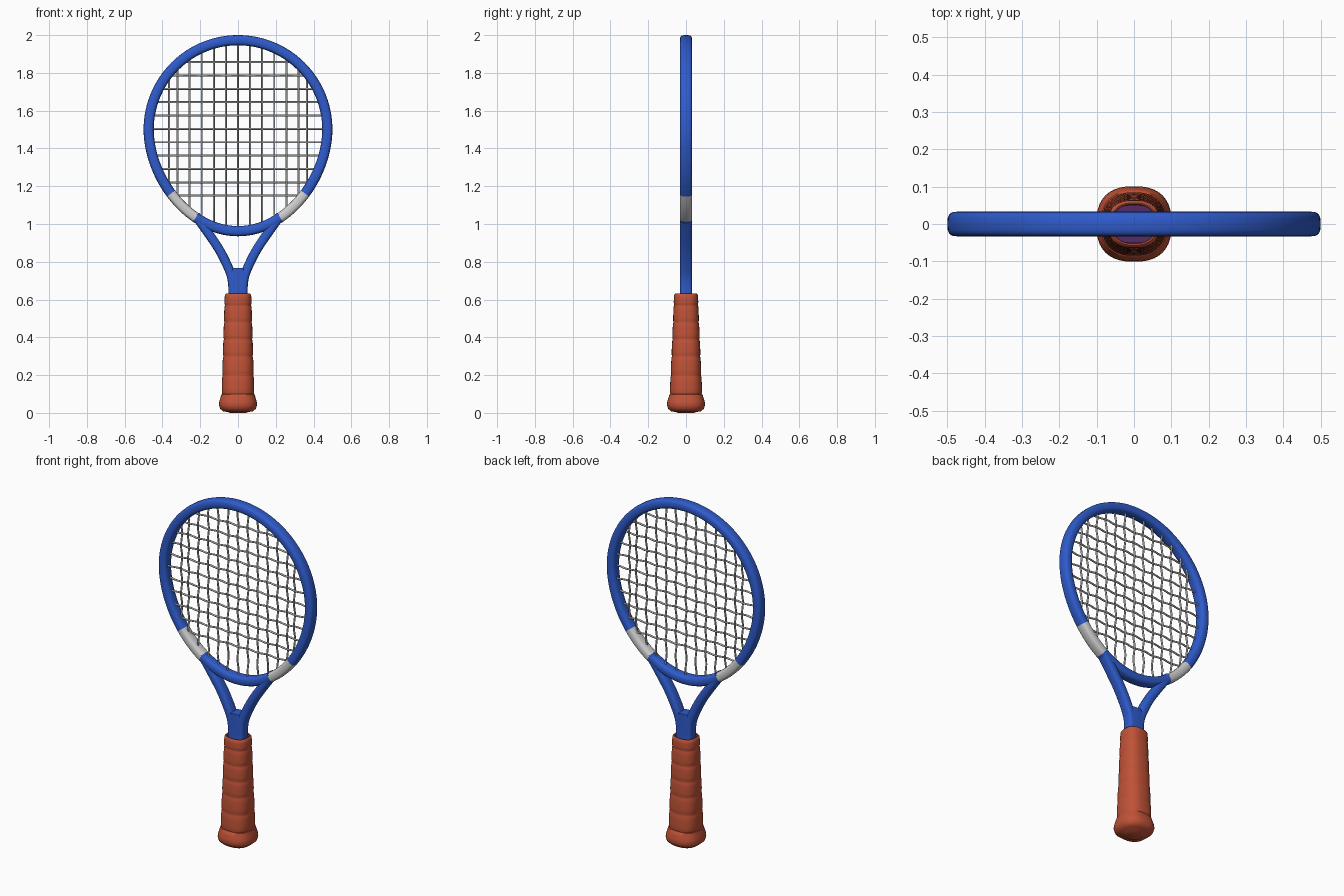
import bpy, bmesh, math
from mathutils import Vector

if "Cube" in bpy.data.objects:
    bpy.data.objects.remove(bpy.data.objects["Cube"])


def material(name, rgb):
    m = bpy.data.materials.new(name)
    m.diffuse_color = (*rgb, 1)
    m.use_nodes = True
    m.node_tree.nodes["Principled BSDF"].inputs["Base Color"].default_value = m.diffuse_color
    return m


BLUE = material("frame blue", (0.028, 0.105, 0.60))
RED = material("grip red", (0.53, 0.085, 0.038))
SILVER = material("band silver", (0.62, 0.62, 0.62))
STRING = material("string grey", (0.50, 0.50, 0.50))
PURPLE = material("core purple", (0.09, 0.025, 0.14))


def loft(name, rings, mats, closed=False, caps=True, rule=None, angle=40):
    """Skin a list of equal-length point rings; rule(i) gives the material of span i."""
    bm = bmesh.new()
    vs = [[bm.verts.new(p) for p in r] for r in rings]
    n, m = len(vs), len(vs[0])
    for i in range(n if closed else n - 1):
        a, b = vs[i], vs[(i + 1) % n]
        for j in range(m):
            k = (j + 1) % m
            f = bm.faces.new((a[j], a[k], b[k], b[j]))
            f.material_index = rule(i) if rule else 0
    if caps and not closed:
        bm.faces.new(vs[0])
        bm.faces.new(vs[-1])
    bmesh.ops.recalc_face_normals(bm, faces=bm.faces)
    me = bpy.data.meshes.new(name)
    bm.to_mesh(me)
    bm.free()
    for mt in mats:
        me.materials.append(mt)
    ob = bpy.data.objects.new(name, me)
    bpy.context.collection.objects.link(ob)
    bpy.ops.object.select_all(action='DESELECT')
    ob.select_set(True)
    bpy.context.view_layer.objects.active = ob
    bpy.ops.object.shade_smooth_by_angle(angle=math.radians(angle))
    return ob


def superellipse(rx, ry, n, count):
    out = []
    for i in range(count):
        t = 2 * math.pi * i / count
        c, s = math.cos(t), math.sin(t)
        out.append((rx * math.copysign(abs(c) ** (2 / n), c),
                    ry * math.copysign(abs(s) ** (2 / n), s)))
    return out


def sweep_rings(path, section, closed=False):
    """Place a section along an xz path: section u lies in the plane, v along y."""
    rings, n = [], len(path)
    for i, p in enumerate(path):
        a = path[(i - 1) % n] if closed or i > 0 else p
        b = path[(i + 1) % n] if closed or i < n - 1 else p
        d = (b - a).normalized()
        side = Vector((d.z, 0, -d.x))
        rings.append([p + side * u + Vector((0, v, 0)) for u, v in section])
    return rings


def spline(pts, steps=6):
    """Catmull-Rom curve through xz points."""
    p = [Vector((x, 0, z)) for x, z in pts]
    p = [2 * p[0] - p[1]] + p + [2 * p[-1] - p[-2]]
    out = []
    for i in range(1, len(p) - 2):
        a, b, c, d = p[i - 1:i + 3]
        for s in range(steps):
            t = s / steps
            out.append(0.5 * (2 * b + (c - a) * t + (2 * a - 5 * b + 4 * c - d) * t * t
                              + (3 * b - a - 3 * c + d) * t ** 3))
    return out + [p[-2]]


# hoop: egg-shaped ring, silver bands picked by angle
HW, HD = 0.027, 0.033
CZ, A, TOP, BOT = 1.5, 0.5 - HW, 0.5 - HW, 0.565 - HW


def hoop_point(t):
    c, s = math.cos(t), math.sin(t)
    return Vector((A * c * (1 - 0.07 * max(0, -s) ** 1.5), 0, CZ + (TOP if s > 0 else BOT) * s))


SEG = 120
hoop_path = [hoop_point(2 * math.pi * i / SEG) for i in range(SEG)]


def band(i):
    deg = (i + 0.5) * 360 / SEG
    return 1 if abs(abs(deg - 270) - 40.5) < 10.5 else 0


loft("hoop", sweep_rings(hoop_path, superellipse(HW, HD, 3, 20), True),
     [BLUE, SILVER], closed=True, rule=band)

# throat arms: one curved arm, mirrored
arm_path = spline([(-0.225, 1.045), (-0.165, 0.962), (-0.10, 0.865), (-0.052, 0.77),
                   (-0.030, 0.70), (-0.025, 0.60)])
arm = loft("throat_arms", sweep_rings(arm_path, superellipse(0.0245, 0.032, 3.2, 20)), [BLUE])
arm.modifiers.new("Mirror", 'MIRROR').use_mirror_merge = False

# neck: solid piece filling the foot of the fork
loft("neck", [[(x, y, z) for x, y in superellipse(rx, 0.0325, 5, 28)]
              for z, rx in ((0.59, 0.048), (0.64, 0.048), (0.70, 0.050), (0.74, 0.045), (0.766, 0.030))],
     [BLUE])

# strings: woven wires that end inside the hoop
SR = 0.0052
xs = [i * 0.064 for i in range(-5, 6)] + [-0.365, 0.365]
zs = [1.15 + 0.0707 * i for i in range(11)]


def limits(fixed, axis):
    """Extent of the hoop centreline along one axis at a fixed coordinate of the other."""
    lo, hi = [], []
    for a, b in zip(hoop_path, hoop_path[1:] + hoop_path[:1]):
        f0, f1 = (a.x, b.x) if axis == 'z' else (a.z, b.z)
        if (f0 - fixed) * (f1 - fixed) <= 0 and f0 != f1:
            q = a.lerp(b, (fixed - f0) / (f1 - f0))
            lo.append(q.z if axis == 'z' else q.x)
    return min(lo), max(lo)


def wire(name, fixed, axis, pitch, origin, sign):
    lo, hi = limits(fixed, axis)
    n = int((hi - lo) / pitch * 4)
    rings = []
    for i in range(n + 1):
        s = lo + (hi - lo) * i / n
        y = sign * 0.005 * math.cos(math.pi * (s - origin) / pitch)
        ring = []
        for k in range(8):
            u, v = SR * math.cos(k * math.pi / 4), SR * math.sin(k * math.pi / 4)
            ring.append((fixed + u, y + v, s) if axis == 'z' else (s, y + v, fixed + u))
        rings.append(ring)
    loft(name, rings, [STRING], angle=60)


for i, x in enumerate(sorted(xs)):
    wire(f"main_string_{i + 1}", x, 'z', 0.0707, zs[0], (-1) ** i)
for j, z in enumerate(zs):
    wire(f"cross_string_{j + 1}", z, 'x', 0.064, -0.384, -(-1) ** j)

# grip: flared butt, wrapped segments with grooves, open rolled rim
profile = [(0.004, 0.05), (0.008, 0.078), (0.022, 0.095), (0.042, 0.101), (0.06, 0.099),
           (0.08, 0.093), (0.098, 0.088)]
grooves = [0.10, 0.20, 0.30, 0.39, 0.48, 0.57, 0.628]
for a, b in zip(grooves, grooves[1:]):
    for f, dip in ((0, 0.0035), (0.08, 0.001), (0.3, 0), (0.7, 0), (0.92, 0.001)):
        z = a + (b - a) * f
        profile.append((z, 0.087 - (z - 0.1) * 0.032 - dip))
profile += [(0.628, 0.066), (0.632, 0.062), (0.630, 0.058), (0.60, 0.056)]


def grip_ring(z, r):
    k = 1 - 0.09 * min(1, max(0, (z - 0.06) / 0.5))   # slightly flatter toward the top
    return [(x, y, z) for x, y in superellipse(r, r * k, 2.5, 40)]


loft("grip", [grip_ring(0, 0.045)] + [grip_ring(z, r) for z, r in profile], [RED], angle=50)

# core: end of the shaft seen inside the grip rim
loft("handle_core", [[(x, y, z) for x, y in superellipse(0.054, 0.051, 3, 24)]
                     for z in (0.59, 0.618)], [PURPLE])
